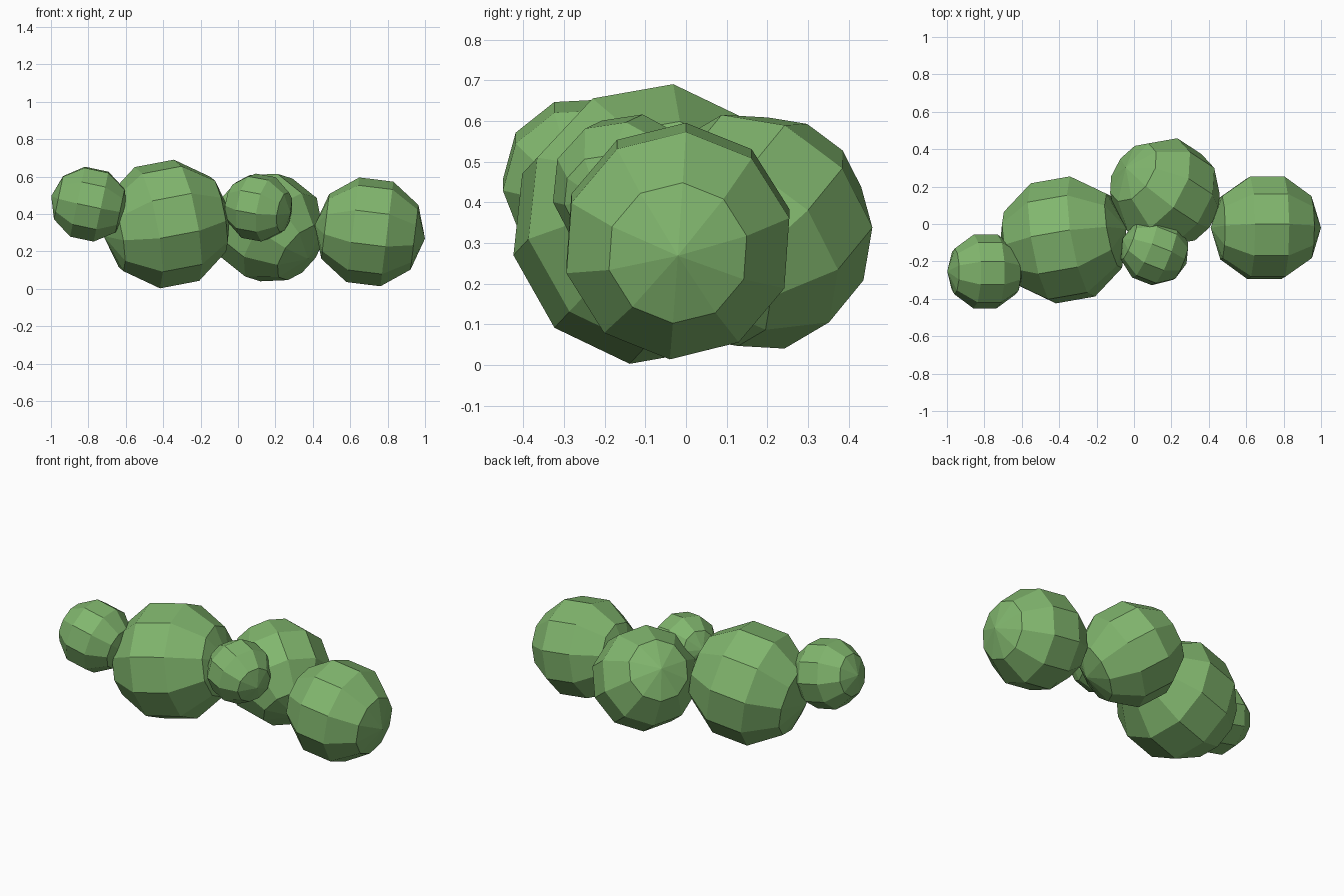
import bpy, bmesh, math
from mathutils import Vector, Matrix

if "Cube" in bpy.data.objects:
    bpy.data.objects.remove(bpy.data.objects["Cube"])

leaf = bpy.data.materials.new("leaf_green")
leaf.diffuse_color = (0.22, 0.47, 0.155, 1)
leaf.use_nodes = True
leaf.node_tree.nodes["Principled BSDF"].inputs["Base Color"].default_value = leaf.diffuse_color


def ball(name, centre, radius, axis, roll):
    """Ten-sided, five-ring faceted ball whose pole points along axis."""
    a = Vector(axis).normalized()
    e1 = Vector((0, 0, 1)).cross(a).normalized()
    e2 = a.cross(e1)
    frame = Matrix((e1, e2, a)).transposed().to_4x4()
    spin = Matrix.Rotation(math.radians(roll - 90), 4, 'Z')
    bm = bmesh.new()
    bmesh.ops.create_uvsphere(bm, u_segments=10, v_segments=5, radius=radius,
                              matrix=Matrix.Translation(centre) @ frame @ spin)
    me = bpy.data.meshes.new(name)
    bm.to_mesh(me)
    bm.free()
    me.materials.append(leaf)
    ob = bpy.data.objects.new(name, me)
    bpy.context.collection.objects.link(ob)


# Row of bush clumps, left to right
ball("left_small_clump", (-0.795, -0.253, 0.453), 0.208, (0.978, 0.0, -0.208), 75)
ball("large_clump", (-0.38, -0.085, 0.347), 0.350, (1.0, 0.176, 0.19), 82)
ball("back_clump", (0.165, 0.165, 0.328), 0.301, (-0.695, 0.455, 0.555), 82)
ball("front_small_clump", (0.11, -0.145, 0.435), 0.186, (0.92, -0.36, -0.17), 80)
ball("right_clump", (0.705, -0.02, 0.305), 0.297, (0.9925, 0.0, -0.122), 86)
